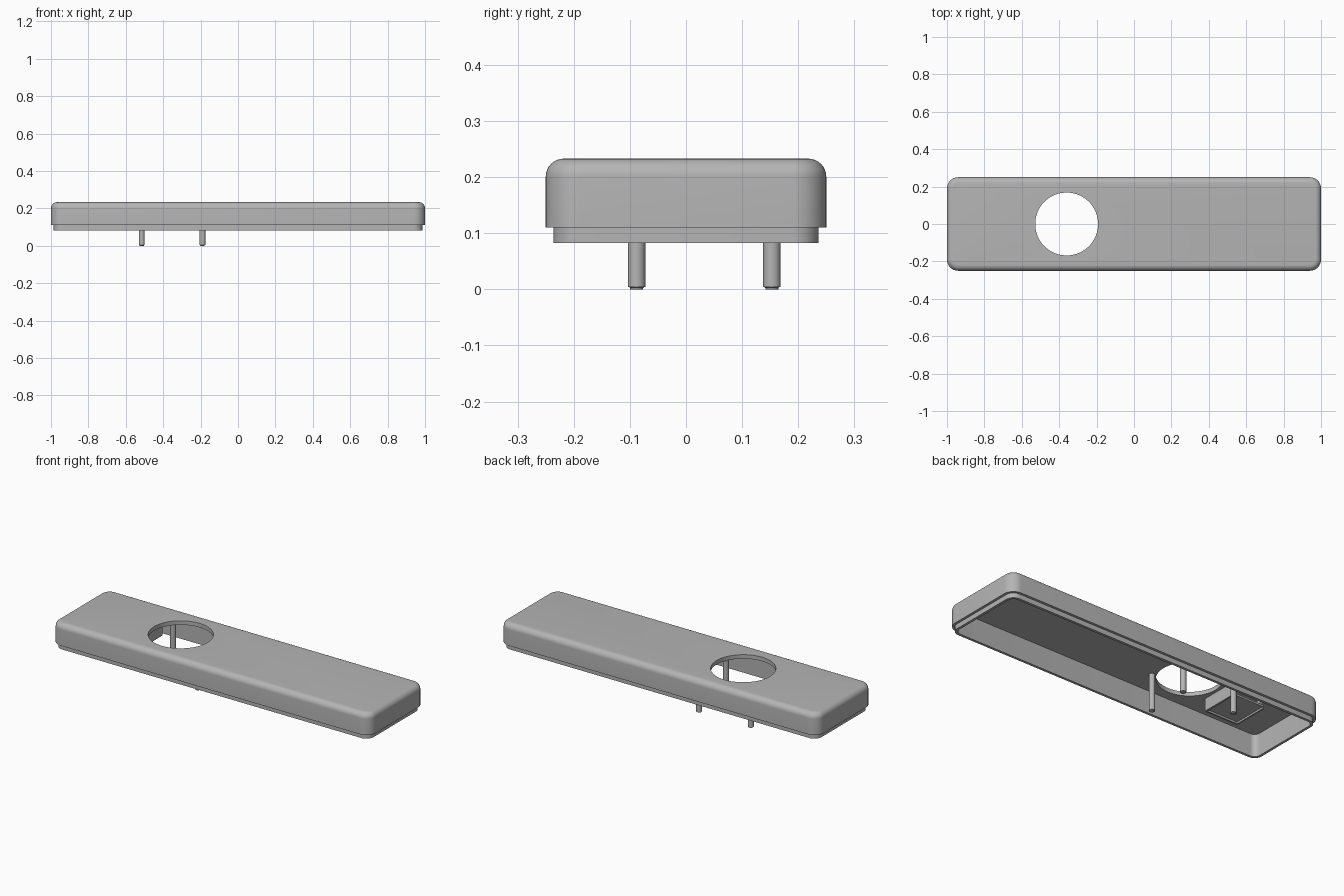
import bpy, bmesh, math
from mathutils import Matrix

cube = bpy.data.objects.get("Cube")
if cube:
    bpy.data.objects.remove(cube, do_unlink=True)

grey = bpy.data.materials.new("plain grey")
grey.use_nodes = True
color = (0.46, 0.46, 0.46, 1)
grey.diffuse_color = color
grey.node_tree.nodes["Principled BSDF"].inputs["Base Color"].default_value = color


def make(name, bm):
    bmesh.ops.recalc_face_normals(bm, faces=bm.faces[:])
    mesh = bpy.data.meshes.new(name)
    bm.to_mesh(mesh)
    bm.free()
    mesh.materials.append(grey)
    ob = bpy.data.objects.new(name, mesh)
    bpy.context.collection.objects.link(ob)
    return ob


def smooth(ob):
    bpy.ops.object.select_all(action='DESELECT')
    ob.select_set(True)
    bpy.context.view_layer.objects.active = ob
    bpy.ops.object.shade_smooth_by_angle(angle=math.radians(35))


def box(name, x0, x1, y0, y1, z0, z1):
    bm = bmesh.new()
    bmesh.ops.create_cube(bm, size=1)
    bmesh.ops.scale(bm, vec=(x1 - x0, y1 - y0, z1 - z0), verts=bm.verts)
    bmesh.ops.translate(bm, vec=((x0 + x1) / 2, (y0 + y1) / 2, (z0 + z1) / 2), verts=bm.verts)
    return make(name, bm)


def rounded_ring(bm, inset, z, steps=10):
    """Rounded rectangle outline, moved inward by inset"""
    r = max(0.06 - inset, 0.015)
    cx, cy = 1 - inset - r, 0.25 - inset - r
    verts = []
    for q, (sx, sy) in enumerate([(1, 1), (-1, 1), (-1, -1), (1, -1)]):
        for i in range(steps + 1):
            a = (q + i / steps) * math.pi / 2
            verts.append(bm.verts.new((sx * cx + r * math.cos(a), sy * cy + r * math.sin(a), z)))
    return verts


# Hollow cover: section runs from the ceiling, round the lip, up to the top
TOP, CEILING, ROUND = 0.233, 0.21, 0.032
section = [(0.028, CEILING), (0.028, 0.083), (0.014, 0.083), (0.014, 0.11), (0, 0.11)]
for i in range(9):
    a = i / 8 * math.pi / 2
    section.append((ROUND * (1 - math.cos(a)), TOP - ROUND + ROUND * math.sin(a)))
bm = bmesh.new()
rings = [rounded_ring(bm, *p) for p in section]
for a, b in zip(rings, rings[1:]):
    for i in range(len(a)):
        j = (i + 1) % len(a)
        bm.faces.new((a[i], a[j], b[j], b[i]))
bm.faces.new(rings[0])
bm.faces.new(rings[-1])
cover = make("cover", bm)

# Round opening through the top
bm = bmesh.new()
bmesh.ops.create_cone(bm, cap_ends=True, segments=96, radius1=0.168, radius2=0.168, depth=0.2,
                      matrix=Matrix.Translation((-0.36, 0, 0.225)))
cutter = make("opening_cutter", bm)
cutter.hide_render = True
cut = cover.modifiers.new("opening", 'BOOLEAN')
cut.operation = 'DIFFERENCE'
cut.solver = 'EXACT'
cut.object = cutter
bpy.context.view_layer.objects.active = cover
bpy.ops.object.modifier_apply(modifier=cut.name)
bpy.data.objects.remove(cutter, do_unlink=True)
smooth(cover)

# Locating pins with softened tips
for n, (x, y) in enumerate([(-0.19, -0.088), (-0.19, 0.153), (-0.515, 0.153)]):
    bm = bmesh.new()
    bmesh.ops.create_cone(bm, cap_ends=True, segments=32, radius1=0.0155, radius2=0.0155,
                          depth=0.215, matrix=Matrix.Translation((x, y, 0.1075)))
    tip = [e for e in bm.edges if all(v.co.z < 0.01 for v in e.verts)]
    bmesh.ops.bevel(bm, geom=tip, offset=0.004, segments=3, affect='EDGES')
    smooth(make(f"pin_{n + 1}", bm))

# Small tray hung under the ceiling beside the opening
box("tray_plate", -0.75, -0.55, -0.1, 0.1, 0.15, 0.16)
box("tray_hanger", -0.556, -0.545, -0.1, 0.1, 0.14, 0.212)
box("tray_end_rim", -0.756, -0.748, -0.1, 0.1, 0.14, 0.16)
for side in (-1, 1):
    box("tray_side_rim", -0.75, -0.55, side * 0.1 - 0.004, side * 0.1 + 0.004, 0.15, 0.16)
    box("tray_end_post", -0.75, -0.735, side * 0.085 - 0.01, side * 0.085 + 0.01, 0.155, 0.212)
box("tray_side_lip", -0.75, -0.55, -0.104, -0.096, 0.14, 0.16)
